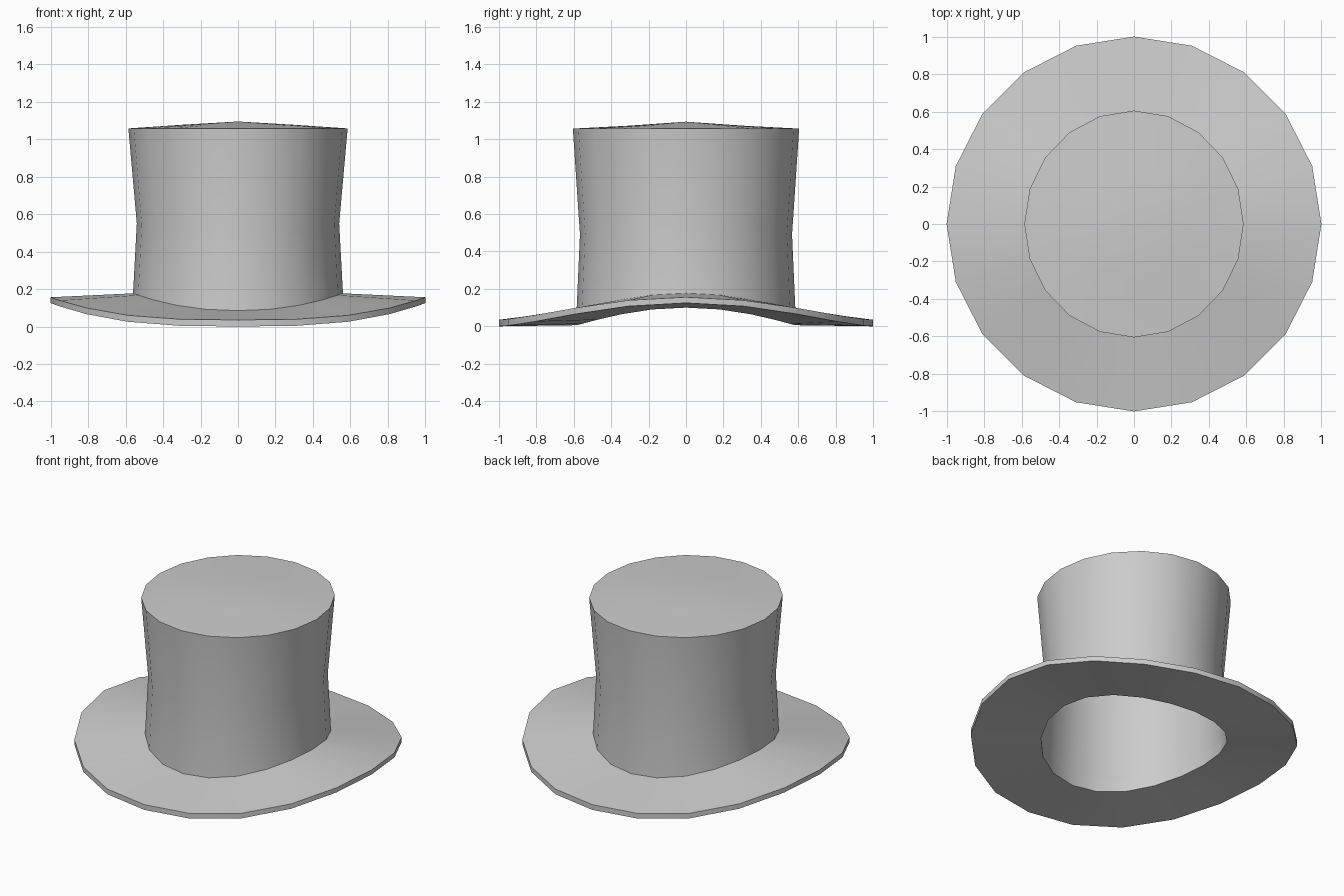
import bpy, bmesh, math

if "Cube" in bpy.data.objects:
    bpy.data.objects.remove(bpy.data.objects["Cube"])

SIDES = 20


def ring(bm, rx, ry, z_front, z_side, power):
    """Oval ring whose height rises from z_front (x = 0) to z_side (y = 0)."""
    verts = []
    for i in range(SIDES):
        a = 2 * math.pi * i / SIDES
        z = z_front + (z_side - z_front) * abs(math.cos(a)) ** power
        verts.append(bm.verts.new((rx * math.cos(a), ry * math.sin(a), z)))
    return verts


def bridge(bm, a, b):
    for i in range(SIDES):
        j = (i + 1) % SIDES
        bm.faces.new((a[i], a[j], b[j], b[i]))


def finish(bm, name):
    bmesh.ops.recalc_face_normals(bm, faces=bm.faces[:])
    mesh = bpy.data.meshes.new(name)
    bm.to_mesh(mesh)
    bm.free()
    obj = bpy.data.objects.new(name, mesh)
    bpy.context.collection.objects.link(obj)
    bpy.ops.object.select_all(action='DESELECT')
    obj.select_set(True)
    bpy.context.view_layer.objects.active = obj
    bpy.ops.object.shade_smooth_by_angle(angle=math.radians(30))


# Brim: closed band, curled up at both sides, thicker at the opening
bm = bmesh.new()
loops = [ring(bm, *r) for r in (
    (0.56, 0.585, 0.085, 0.177, 2.2),   # inner top
    (1.0, 1.0, 0.035, 0.156, 3),        # outer top
    (1.0, 1.0, 0.0, 0.125, 3),          # outer bottom
    (0.56, 0.585, 0.006, 0.10, 2.2),    # inner bottom
)]
for k in range(4):
    bridge(bm, loops[k], loops[(k + 1) % 4])
finish(bm, "brim")

# Crown: open shell with a narrow waist and a slightly domed top
bm = bmesh.new()
loops = [ring(bm, *r) for r in (
    (0.56, 0.585, 0.085, 0.177, 2.2),   # base
    (0.54, 0.567, 0.49, 0.55, 2),       # waist
    (0.585, 0.605, 1.057, 1.057, 1),    # top rim
    (0.29, 0.30, 1.073, 1.077, 2),      # dome
)]
for a, b in zip(loops, loops[1:]):
    bridge(bm, a, b)
peak = bm.verts.new((0, 0, 1.094))
for i in range(SIDES):
    bm.faces.new((loops[-1][i], loops[-1][(i + 1) % SIDES], peak))
finish(bm, "crown")
